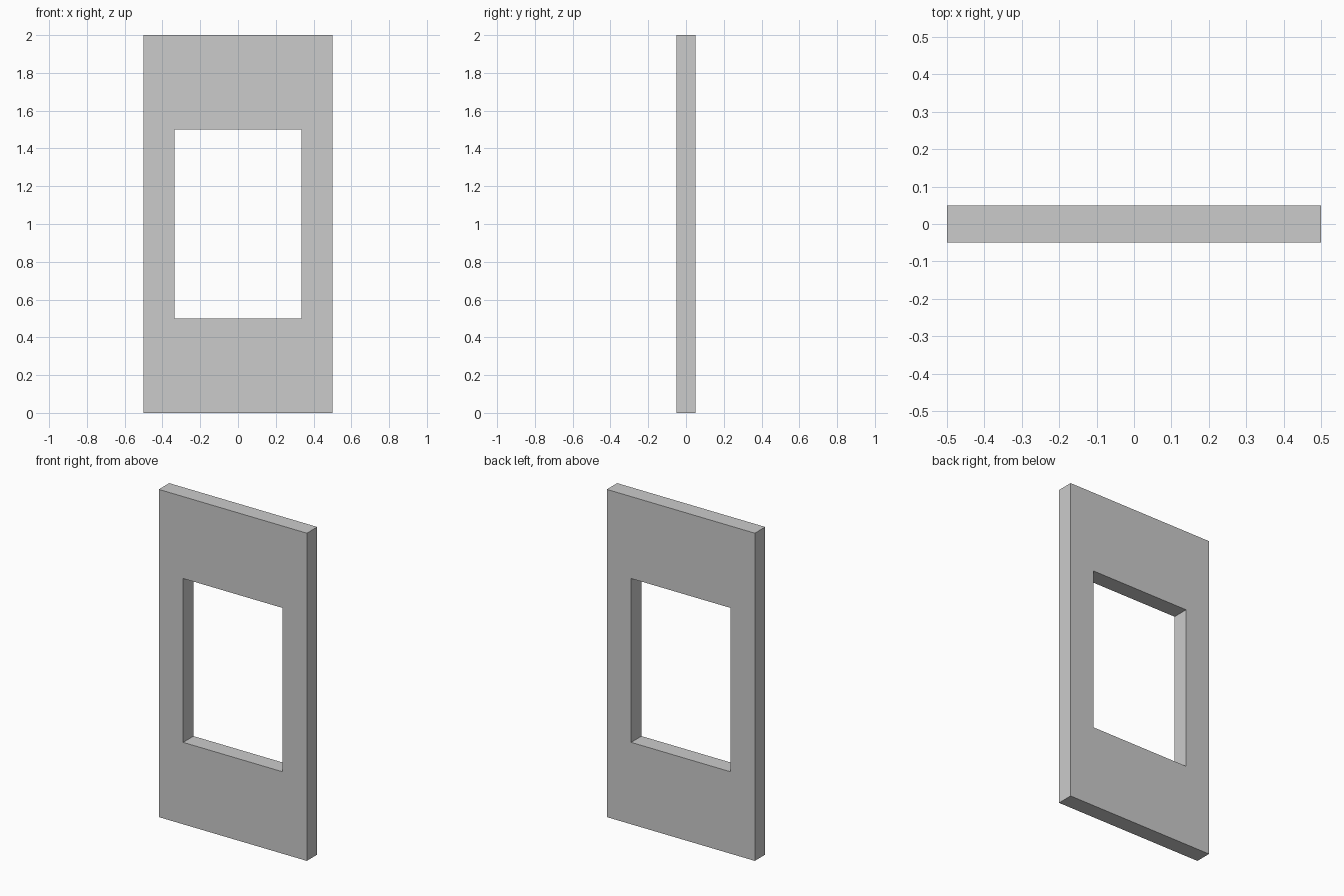
import bpy
import bmesh

if "Cube" in bpy.data.objects:
    bpy.data.objects.remove(bpy.data.objects["Cube"])

THICKNESS = 0.10


def rect(x, z0, z1):
    """Corner loop of a rectangle centred on x = 0."""
    return [(-x, z0), (x, z0), (x, z1), (-x, z1)]


def framed_panel(name, outer, inner, depth):
    """Flat panel with a rectangular opening, extruded along y."""
    bm = bmesh.new()
    y = -depth / 2
    out_v = [bm.verts.new((x, y, z)) for x, z in outer]
    in_v = [bm.verts.new((x, y, z)) for x, z in inner]
    faces = []
    for i in range(4):
        j = (i + 1) % 4
        faces.append(bm.faces.new((out_v[i], out_v[j], in_v[j], in_v[i])))

    # extrude a back copy while keeping the front faces
    ext = bmesh.ops.extrude_face_region(bm, geom=faces, use_keep_orig=True)
    moved = [g for g in ext["geom"] if isinstance(g, bmesh.types.BMVert)]
    bmesh.ops.translate(bm, verts=moved, vec=(0, depth, 0))
    bmesh.ops.recalc_face_normals(bm, faces=bm.faces)

    mesh = bpy.data.meshes.new(name)
    bm.to_mesh(mesh)
    bm.free()
    obj = bpy.data.objects.new(name, mesh)
    bpy.context.collection.objects.link(obj)
    return obj


# wall panel with a window opening
framed_panel("window_wall_panel", rect(0.5, 0.0, 2.0), rect(0.335, 0.5, 1.5), THICKNESS)
